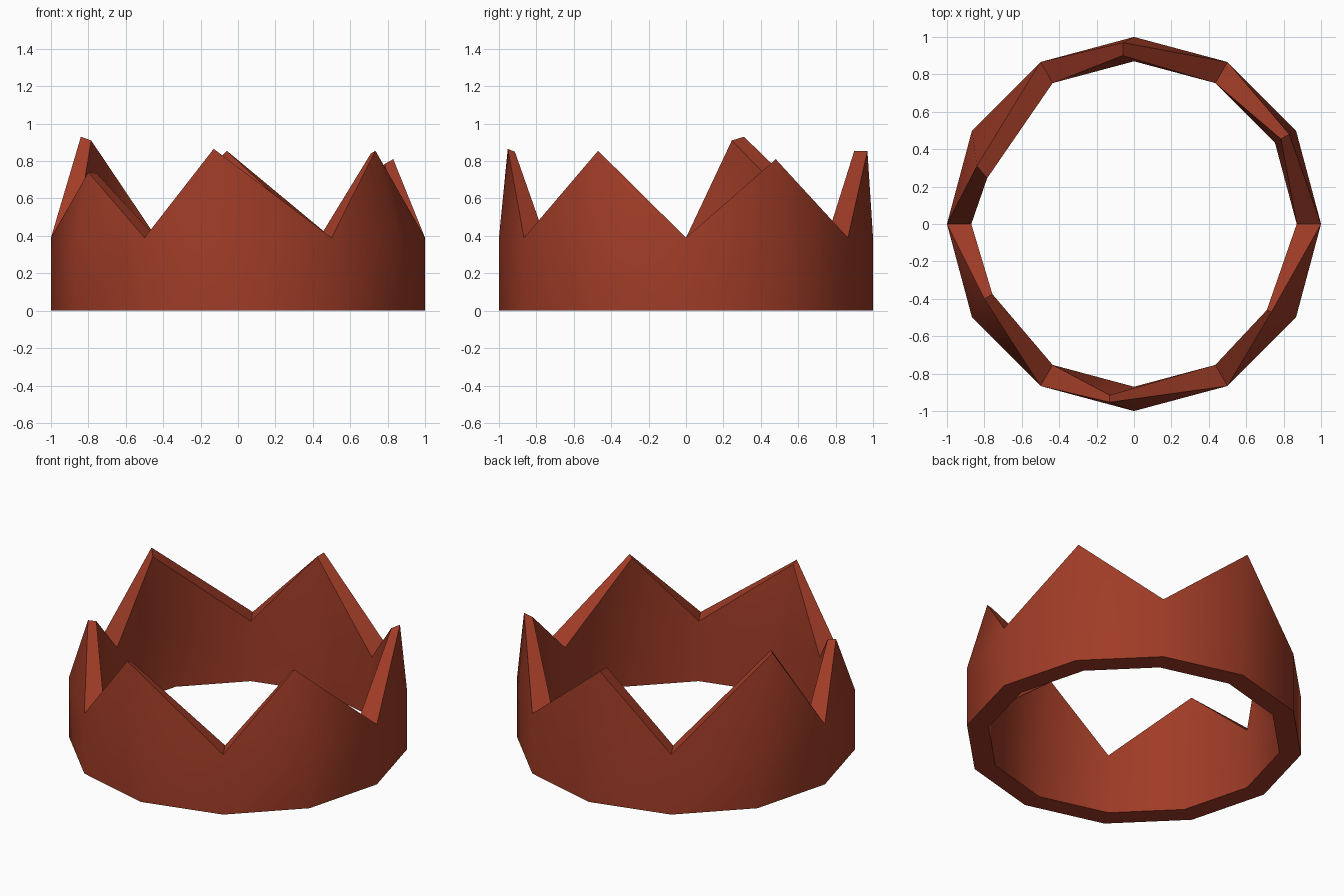
import bpy
import bmesh
from math import cos, sin, pi, radians

cube = bpy.data.objects.get("Cube")
if cube:
    bpy.data.objects.remove(cube, do_unlink=True)

SIDES, OUTER, INNER, BAND = 12, 1.0, 0.87, 0.39

# Outer and inner tip of each point, counter-clockwise starting at +x
TIPS = [
    ((0.83, 0.48, 0.81), (0.785, 0.455, 0.785)),
    ((-0.06, 0.97, 0.855), (-0.06, 0.90, 0.855)),
    ((-0.84, 0.31, 0.93), (-0.785, 0.245, 0.91)),
    ((-0.80, -0.40, 0.74), (-0.757, -0.375, 0.735)),
    ((-0.13, -0.953, 0.865), (-0.13, -0.915, 0.85)),
    ((0.735, -0.47, 0.855), (0.71, -0.46, 0.84)),
]

# Red-brown material
red = bpy.data.materials.new("red_brown")
red.use_nodes = True
colour = (0.35, 0.045, 0.02, 1)
red.diffuse_color = colour
red.node_tree.nodes["Principled BSDF"].inputs["Base Color"].default_value = colour

bm = bmesh.new()


def ring(radius, z):
    return [bm.verts.new((radius * cos(2 * pi * i / SIDES),
                          radius * sin(2 * pi * i / SIDES), z))
            for i in range(SIDES)]


def wall(radius, side):
    """One skin of the crown: band of quads topped by jagged points."""
    low, high = ring(radius, 0), ring(radius, BAND)
    tips = [bm.verts.new(pair[side]) for pair in TIPS]
    for i in range(SIDES):
        j = (i + 1) % SIDES
        bm.faces.new((low[i], low[j], high[j], high[i]))
        bm.faces.new((high[i], high[j], tips[i // 2]))
    return low, high, tips


out_low, out_high, out_tips = wall(OUTER, 0)
in_low, in_high, in_tips = wall(INNER, 1)

# Underside ring and sloping top edges between valleys and tips
for i in range(SIDES):
    j = (i + 1) % SIDES
    bm.faces.new((out_low[i], in_low[i], in_low[j], out_low[j]))
for k in range(len(TIPS)):
    for v in (2 * k, (2 * k + 2) % SIDES):
        bm.faces.new((out_high[v], out_tips[k], in_tips[k], in_high[v]))
bmesh.ops.recalc_face_normals(bm, faces=bm.faces)

mesh = bpy.data.meshes.new("crown")
bm.to_mesh(mesh)
bm.free()
mesh.materials.append(red)
crown = bpy.data.objects.new("crown", mesh)
bpy.context.collection.objects.link(crown)

# Smooth walls, crisp rims
bpy.ops.object.select_all(action="DESELECT")
crown.select_set(True)
bpy.context.view_layer.objects.active = crown
bpy.ops.object.shade_smooth_by_angle(angle=radians(50))
